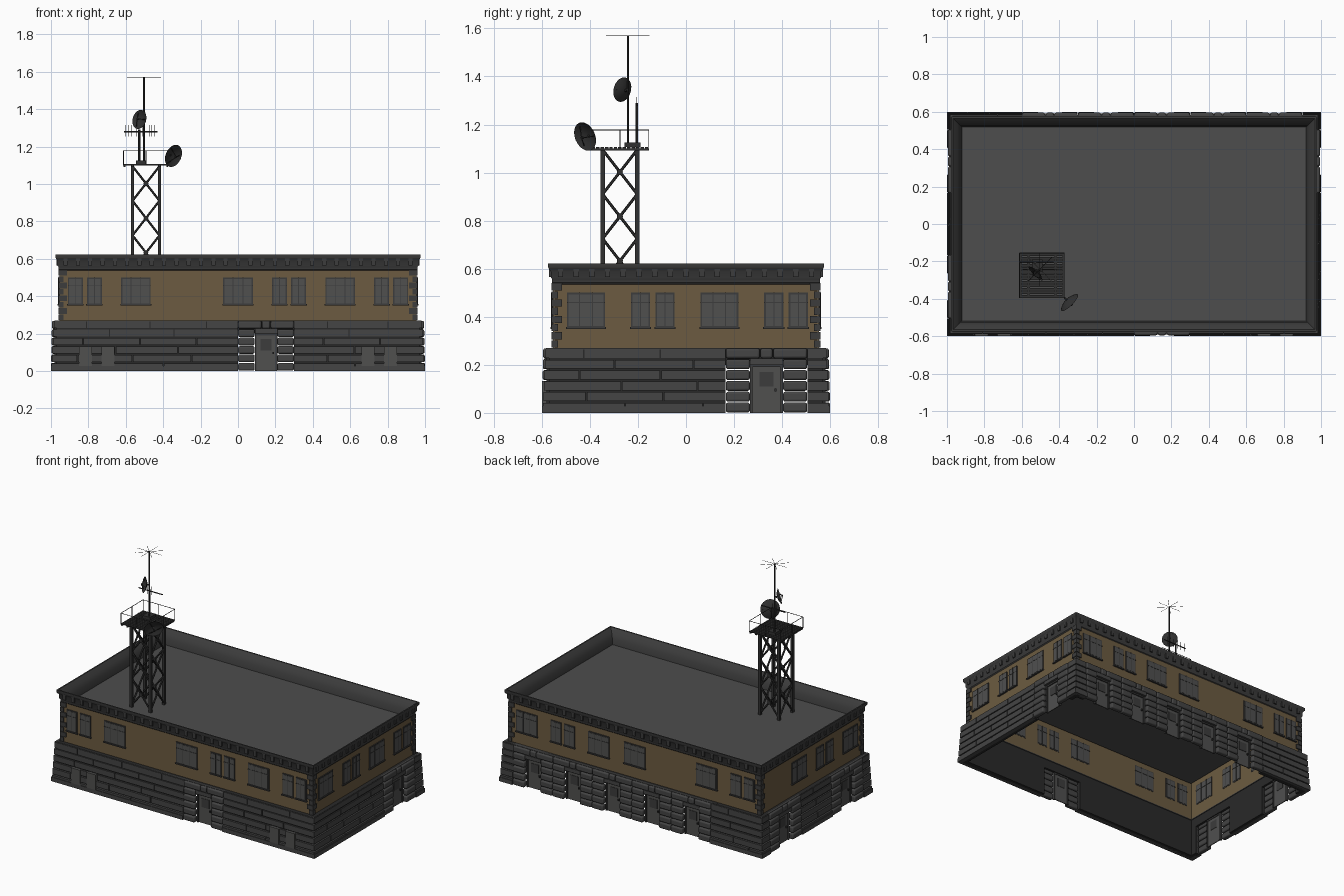
import bpy, bmesh, math, random
from mathutils import Matrix, Vector

random.seed(4)
if "Cube" in bpy.data.objects:
    bpy.data.objects.remove(bpy.data.objects["Cube"])


def material(name, r, g, b):
    m = bpy.data.materials.new(name)
    m.use_nodes = True
    m.diffuse_color = (r, g, b, 1)
    m.node_tree.nodes["Principled BSDF"].inputs["Base Color"].default_value = (r, g, b, 1)
    return m


STONE = material("dark stone", .058, .058, .058)
GROOVE = material("mortar shadow", .022, .022, .022)
TAN = material("tan plaster", .15, .105, .052)
ROOF = material("roof grey", .075, .075, .075)
GLASS = material("window grey", .08, .08, .078)
TRIM = material("trim grey", .045, .045, .045)
METAL = material("dark metal", .03, .03, .03)

parts = {}


def part(name, mat):
    """Return the bmesh collecting all pieces of a named part."""
    if name not in parts:
        parts[name] = (bmesh.new(), mat)
    return parts[name][0]


def box(bm, x, y, z, turn=None):
    size = Matrix.Diagonal((x[1] - x[0], y[1] - y[0], z[1] - z[0], 1))
    centre = Matrix.Translation((sum(x) / 2, sum(y) / 2, sum(z) / 2))
    bmesh.ops.create_cube(bm, size=1, matrix=(turn or Matrix()) @ centre @ size)


def rod(bm, a, b, r, sides=6):
    a, b = Vector(a), Vector(b)
    rot = (b - a).to_track_quat('Z', 'Y').to_matrix().to_4x4()
    bmesh.ops.create_cone(bm, cap_ends=True, segments=sides, radius1=r, radius2=r,
                          depth=(b - a).length, matrix=Matrix.Translation((a + b) / 2) @ rot)


class Side:
    """One facade: u runs along the wall, d is the distance outward."""
    def __init__(self, angle, half, depth):
        self.turn = Matrix.Rotation(math.radians(angle), 4, 'Z')
        self.half, self.depth = half, depth

    def box(self, name, mat, u, d, z):
        box(part(name, mat), u, (-d[1], -d[0]), z, self.turn)


COURSE, TOP = .045, .27


def brick_row(s, row, a, b):
    """Long staggered bricks filling one course from a to b."""
    out = s.depth - .004 - .0022 * row
    u = a
    step = .16 if row % 2 else .32
    while u < b - .001:
        end = u + step + random.uniform(-.03, .03)
        if b - end < .09:
            end = b
        s.box("base_bricks", STONE, (u, end - (.005 if end < b else 0)),
              (s.depth - .035, out), (row * COURSE + .004, (row + 1) * COURSE - .004))
        u = end
        step = .32


def doorway(s, c, w):
    """Rounded blocks around a recessed door."""
    inner, outer, d = w * .2, w / 2, s.depth
    for row in range(6):
        z = (row * COURSE + .002, (row + 1) * COURSE - .002)
        spans = [(c - outer, c - inner), (c + inner, c + outer)]
        if row > 4:
            spans = [(c - outer, c - inner * .4), (c - inner * .38, c + inner * .38),
                     (c + inner * .4, c + outer)]
        for u in spans:
            s.box("doorway_blocks", STONE, (u[0] + .001, u[1] - .001), (d - .035, d - .001 * row), z)
    s.box("door_lintels", STONE, (c - inner, c + inner), (d - .035, d - .01), (.2, .226))
    s.box("doors", GLASS, (c - inner, c + inner), (d - .04, d - .034), (0, .2))
    for sign in (-1, 1):
        edge = sorted((c + sign * inner, c + sign * (inner - .01)))
        s.box("door_frames", TRIM, edge, (d - .044, d - .026), (0, .2))
    s.box("door_frames", TRIM, (c - inner, c + inner), (d - .044, d - .026), (.19, .2))
    s.box("door_panels", TRIM, (c - .03, c + .03), (d - .042, d - .031), (.11, .17))
    s.box("door_handles", METAL, (c + .034, c + .042), (d - .034, d - .024), (.09, .102))


def pane(s, c, w, mullions):
    """Framed window showing on both faces of the thin wall."""
    d, lo, hi = s.depth - .0475, .355, .5
    s.box("window_frames", TRIM, (c - w / 2, c + w / 2), (d - .008, d + .006), (lo, hi))
    s.box("window_glass", GLASS, (c - w / 2 + .007, c + w / 2 - .007),
          (d - .01, d + .0075), (lo + .007, hi - .007))
    for k in range(mullions):
        u = c + w * ((k + 1) / (mullions + 1) - .5)
        s.box("window_bars", TRIM, (u - .002, u + .002), (d - .012, d + .009), (lo, hi))
    s.box("window_bars", TRIM, (c - w / 2, c + w / 2), (d - .012, d + .009), (.457, .461))
    s.box("window_sills", TRIM, (c - w / 2 - .004, c + w / 2 + .004), (d, d + .012), (lo - .006, lo + .002))


def facade(angle, half, depth, doors, windows, vents=()):
    s = Side(angle, half, depth)
    s.box("base_backing", GROOVE, (-half + .03, half - .03), (depth - .05, depth - .03), (.2, TOP))
    # Courses and backing are broken by the doorways
    cuts = sorted((c - w / 2, c + w / 2) for c, w in doors)
    starts = [-half] + [b for a, b in cuts]
    ends = [a for a, b in cuts] + [half]
    for a, b in zip(starts, ends):
        if b - a < .01:
            continue
        s.box("base_backing", GROOVE, (max(a, -half + .03), min(b, half - .03)),
              (depth - .05, depth - .02), (0, TOP))
        s.box("plinth", STONE, (a, b), (depth - .03, depth), (0, .028))
        for row in range(6):
            inset = .004 + .0022 * row
            brick_row(s, row, max(a, -half + inset), min(b, half - inset))
    for c, w in doors:
        doorway(s, c, w)
    s.box("base_ledge", STONE, (-half + .018, half - .018), (depth - .055, depth - .018), (.264, .27))
    for c in vents:
        s.box("basement_vents", GLASS, (c - .034, c + .034), (depth - .02, depth + .0), (.028, .132))
    # Upper wall, windows by bay
    s.box("upper_walls", TAN, (-half + .046, half - .046), (depth - .054, depth - .047), (TOP, .545))
    bay = (2 * half - .09) / len(windows)
    for k, kind in enumerate(windows):
        c = (k - (len(windows) - 1) / 2) * bay
        if kind == "W":
            pane(s, c, .158, 2)
        elif kind == "P":
            for sign in (-1, 1):
                pane(s, c + sign * .051, .08, 1)
    # Quoins with alternating lengths
    for k in range(8):
        z = TOP + k * .034
        run = .045 if k % 2 else .028
        for sign in (-1, 1):
            u = sorted((sign * (half - .04), sign * (half - .04 - run)))
            s.box("corner_quoins", TRIM, u, (depth - .05, depth - .04), (z + .002, z + .032))
    # Cornice brackets
    n = round(2 * half / .07)
    for k in range(n):
        u = (k + .5) / n * (2 * half - .09) - half + .045
        s.box("cornice_brackets", TRIM, (u - .011, u + .011), (depth - .05, depth - .029), (.565, .602))


facade(0, 1, .6, [(.15, .3)], "PW.WPWP", (-.815, -.695, .695, .815))
facade(90, .6, 1, [(.335, .34)], "WPWP")
facade(180, 1, .6, [(c, .3) for c in (-.75, -.45, -.15, .15, .45)], "WPWW.WP")
facade(270, .6, 1, [(-.335, .34), (.335, .34)], ".WPW")

# Mitred cornice and curved parapet swept around the roof
bm = part("cornice_and_parapet", TRIM)
profile = [(-.002, .535), (.004, .542), (.004, .556), (.009, .563), (.009, .588), (.017, .6),
           (.021, .606), (.021, .622), (.012, .622), (-.012, .6), (-.028, .57), (-.035, .53)]
rings = []
for o, z in profile:
    x, y = .955 + o, .553 + o
    rings.append([bm.verts.new(p) for p in ((-x, -y, z), (x, -y, z), (x, y, z), (-x, y, z))])
for low, high in zip(rings, rings[1:]):
    for i in range(4):
        j = (i + 1) % 4
        bm.faces.new((low[i], low[j], high[j], high[i]))
box(part("roof", ROOF), (-.93, .93), (-.53, .53), (.524, .53))

# Lattice tower
CX, CY, H, DECK = -.492, -.275, .072, 1.1
bm = part("tower_legs", METAL)
for sx in (-1, 1):
    for sy in (-1, 1):
        x, y = CX + sx * H, CY + sy * H
        box(bm, (x - .009, x + .009), (y - .009, y + .009), (.53, DECK))
bm = part("tower_braces", METAL)
for k in range(3):
    lo, hi = .54 + k * .185, .725 + k * .185
    for q in range(4):
        turn = Matrix.Translation((CX, CY, 0)) @ Matrix.Rotation(q * math.pi / 2, 4, 'Z')
        for sign in (-1, 1):
            rod(bm, turn @ Vector((-H * sign, -H, lo)), turn @ Vector((H * sign, -H, hi)), .006)
        rod(bm, turn @ Vector((0, -H - .006, (lo + hi) / 2)),
            turn @ Vector((0, -H + .006, (lo + hi) / 2)), .013, 8)

# Slatted deck and railing
bm = part("tower_deck", METAL)
R = .12
for k in range(13):
    y = CY - R + (k + .5) * 2 * R / 13
    box(bm, (CX - R, CX + R), (y - .007, y + .007), (DECK, DECK + .006))
for x in (CX - R + .006, CX - H, CX + H, CX + R - .006):
    box(bm, (x - .005, x + .005), (CY - R, CY + R), (DECK - .008, DECK))
bm = part("deck_railing", METAL)
corners = [(CX + a * R, CY + b * R) for a, b in ((-1, -1), (1, -1), (1, 1), (-1, 1))]
for i, (x, y) in enumerate(corners):
    x2, y2 = corners[(i + 1) % 4]
    rod(bm, (x, y, DECK + .077), (x2, y2, DECK + .077), .002)
    rod(bm, (x, y, DECK), (x, y, DECK + .077), .002)
    rod(bm, ((x + x2) / 2, (y + y2) / 2, DECK), ((x + x2) / 2, (y + y2) / 2, DECK + .077), .002)

# Tall mast with radial whips
bm = part("tall_mast", METAL)
MX, MY = -.503, -.242
rod(bm, (MX, MY, DECK), (MX, MY, 1.57), .0045, 8)
for k in range(8):
    a = k * math.pi / 4
    rod(bm, (MX, MY, 1.57), (MX + .09 * math.cos(a), MY + .09 * math.sin(a), 1.57), .0012, 4)
box(part("equipment_box", METAL), (-.545, -.49), (-.255, -.19), (DECK + .006, DECK + .026))

# Short mast with a comb antenna
bm = part("comb_antenna", METAL)
rod(bm, (-.528, -.205, DECK), (-.528, -.205, 1.29), .006, 8)
rod(bm, (-.61, -.205, 1.28), (-.43, -.205, 1.28), .004)
for x in (-.6, -.585, -.57, -.545, -.51, -.475, -.46, -.445):
    rod(bm, (x, -.205, 1.255), (x, -.205, 1.315), .0013, 4)


def dish(name, centre, normal, r, anchor):
    """Shallow bowl with a tripod feed and a mounting arm."""
    bm = part(name, METAL)
    place = Matrix.Translation(centre) @ Vector(normal).to_track_quat('Z', 'Y').to_matrix().to_4x4()
    curve = [bm.verts.new((r * t, 0, r * .35 * (t * t - 1))) for t in (.02, .3, .55, .8, 1)]
    edges = [bm.edges.new(pair) for pair in zip(curve, curve[1:])]
    bmesh.ops.spin(bm, geom=curve + edges, cent=(0, 0, 0), axis=(0, 0, 1),
                   angle=2 * math.pi, steps=24, use_merge=True)
    bmesh.ops.transform(bm, matrix=place, verts=bm.verts)
    bm = part(name + "_mount", METAL)
    tip = place @ Vector((0, 0, r * .35))
    for k in range(3):
        a = k * math.tau / 3
        rod(bm, place @ Vector((r * .8 * math.cos(a), r * .8 * math.sin(a), -r * .12)), tip, .0022)
    rod(bm, tip, place @ Vector((0, 0, r * .2)), .006, 8)
    rod(bm, place @ Vector((0, 0, -r * .34)), anchor, .006)


dish("upper_dish", (-.527, -.265, 1.345), (-.7, -.7, .2), .052, (MX, MY, 1.345))
dish("lower_dish", (-.345, -.42, 1.15), (.68, -.68, -.3), .062, (CX + R, CY - R, 1.15))

# Turn the collected parts into objects
for name, (bm, mat) in parts.items():
    if name in ("cornice_and_parapet", "upper_dish", "lower_dish"):
        bmesh.ops.recalc_face_normals(bm, faces=bm.faces)
    mesh = bpy.data.meshes.new(name)
    bm.to_mesh(mesh)
    bm.free()
    mesh.materials.append(mat)
    obj = bpy.data.objects.new(name, mesh)
    bpy.context.collection.objects.link(obj)
    if name == "doorway_blocks":
        bevel = obj.modifiers.new("rounding", 'BEVEL')
        bevel.width, bevel.segments = .009, 3
    if name in ("doorway_blocks", "cornice_and_parapet", "upper_dish", "lower_dish", "tall_mast"):
        bpy.ops.object.select_all(action='DESELECT')
        obj.select_set(True)
        bpy.context.view_layer.objects.active = obj
        bpy.ops.object.shade_smooth_by_angle(angle=math.radians(40))
